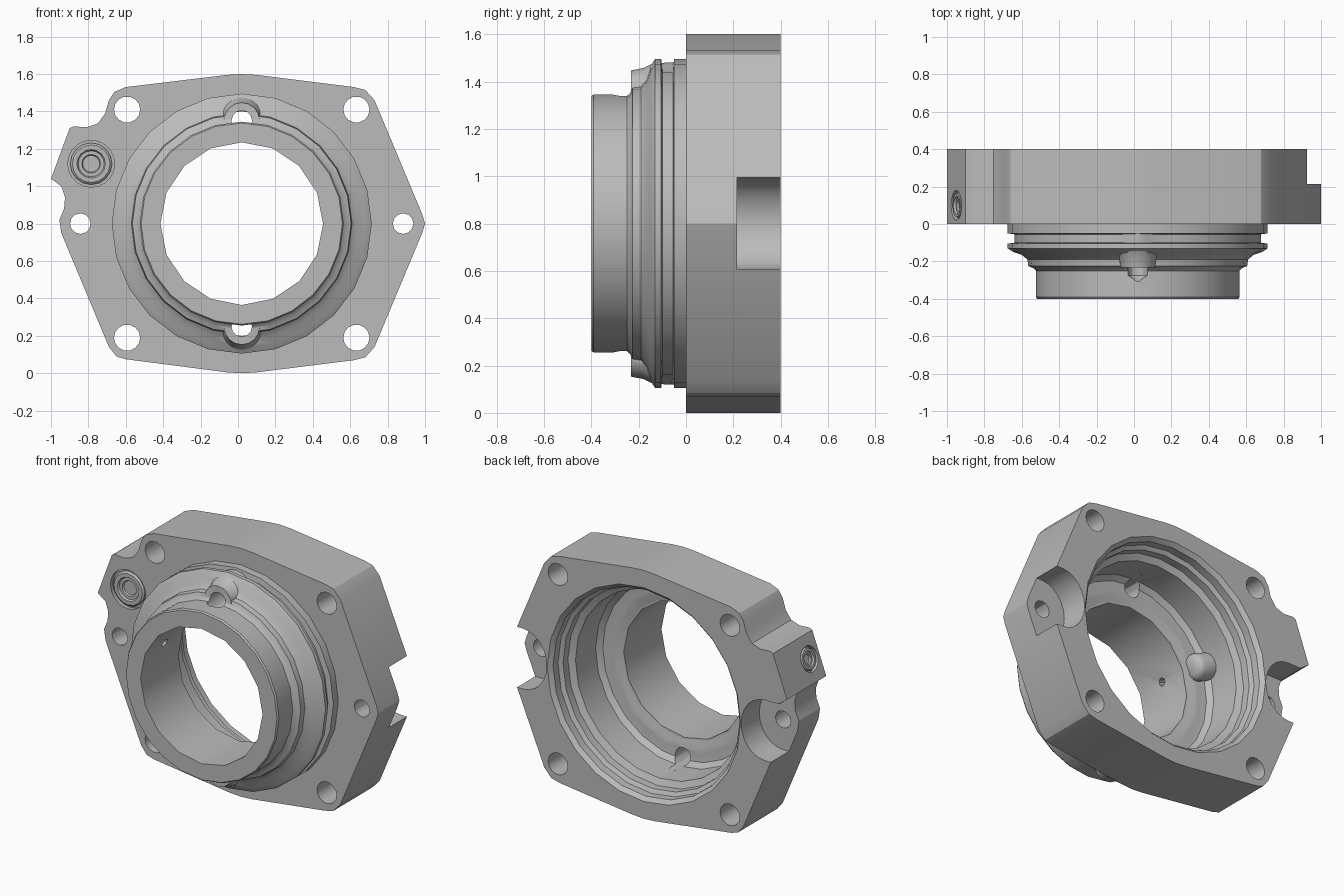
import bpy, bmesh, math
from mathutils import Vector

cube = bpy.data.objects.get("Cube")
if cube:
    bpy.data.objects.remove(cube, do_unlink=True)

metal = bpy.data.materials.new("machined grey metal")
GREY = (0.5, 0.5, 0.5, 1)
metal.use_nodes = True
metal.diffuse_color = GREY
metal.node_tree.nodes["Principled BSDF"].inputs["Base Color"].default_value = GREY

CX, CZ = 0.02, 0.8          # bore centre
Y = Vector((0, 1, 0))


def finish(name, bm):
    bmesh.ops.recalc_face_normals(bm, faces=bm.faces[:])
    me = bpy.data.meshes.new(name)
    bm.to_mesh(me)
    bm.free()
    me.materials.append(metal)
    ob = bpy.data.objects.new(name, me)
    bpy.context.collection.objects.link(ob)
    return ob


def lathe(name, profile, origin, axis=Y, segs=20):
    """Solid of revolution from (radius, distance along axis) points."""
    bm = bmesh.new()
    turn = Vector((0, 0, 1)).rotation_difference(axis)
    rings = []
    for r, h in profile:
        ring = []
        for i in range(segs):
            a = math.tau * i / segs
            p = Vector((r * math.cos(a), r * math.sin(a), h))
            ring.append(bm.verts.new(turn @ p + Vector(origin)))
        rings.append(ring)
    for a, b in zip(rings, rings[1:]):
        for i in range(segs):
            j = (i + 1) % segs
            bm.faces.new((a[i], a[j], b[j], b[i]))
    bm.faces.new(rings[0])
    bm.faces.new(rings[-1])
    return finish(name, bm)


def prism(name, outline, y0, y1):
    bm = bmesh.new()
    face = bm.faces.new([bm.verts.new((x, y0, z)) for x, z in outline])
    grown = bmesh.ops.extrude_face_region(bm, geom=[face])["geom"]
    for v in grown:
        if isinstance(v, bmesh.types.BMVert):
            v.co.y = y1
    return finish(name, bm)


def combine(target, tool, operation):
    mod = target.modifiers.new("combine", "BOOLEAN")
    mod.operation = operation
    mod.solver = "EXACT"
    mod.object = tool
    bpy.ops.object.select_all(action="DESELECT")
    bpy.context.view_layer.objects.active = target
    target.select_set(True)
    bpy.ops.object.modifier_apply(modifier=mod.name)
    bpy.data.objects.remove(tool, do_unlink=True)


def cut(tool):
    combine(housing, tool, "DIFFERENCE")


def smooth(ob, angle=30):
    bpy.ops.object.select_all(action="DESELECT")
    bpy.context.view_layer.objects.active = ob
    ob.select_set(True)
    bpy.ops.object.shade_smooth_by_angle(angle=math.radians(angle))


# Flange plate with the port ear on the right
outline = [
    (-0.06, 1.595), (0.02, 1.6), (0.1, 1.595), (0.62, 1.53), (0.68, 1.515), (0.73, 1.46),
    (0.985, 0.85), (1.0, 0.8), (0.985, 0.75), (0.73, 0.14), (0.68, 0.085), (0.62, 0.07),
    (0.1, 0.005), (0.02, 0), (-0.06, 0.005), (-0.6, 0.075), (-0.65, 0.09), (-0.69, 0.14),
    (-0.945, 0.75), (-0.955, 0.82), (-0.93, 0.88), (-0.925, 0.94), (-0.945, 1.0),
    (-1.0, 1.04), (-0.9, 1.31), (-0.88, 1.32), (-0.81, 1.315), (-0.75, 1.335),
    (-0.71, 1.39), (-0.69, 1.46), (-0.66, 1.505), (-0.6, 1.53),
]
housing = prism("flange_housing", outline, 0, 0.4)

# Stepped front sleeve with seal groove
sleeve = lathe("sleeve", [
    (0.538, -0.4), (0.545, -0.39), (0.545, -0.25), (0.56, -0.235), (0.585, -0.225),
    (0.59, -0.19), (0.62, -0.165), (0.665, -0.15), (0.695, -0.13), (0.695, -0.105),
    (0.66, -0.1), (0.66, -0.055), (0.695, -0.05), (0.695, 0.1)], (CX, 0, CZ), segs=24)
combine(housing, sleeve, "UNION")

# Raised lobes around the two axial drillings
for side in (1, -1):
    lobe = lathe("lobe", [(0.095, -0.232), (0.105, -0.18), (0.125, -0.14), (0.13, -0.03)],
                 (CX, 0, CZ + side * 0.552), segs=16)
    combine(housing, lobe, "UNION")

# Through bore and stepped rear recess
cut(lathe("bore", [(0.435, -0.5), (0.435, 0.2)], (CX, 0, CZ), segs=16))
cut(lathe("recess", [
    (0.52, 0), (0.57, 0.005), (0.6, 0.035), (0.6, 0.24), (0.64, 0.26), (0.64, 0.31),
    (0.665, 0.325), (0.665, 0.375), (0.69, 0.401), (0.69, 0.5)], (CX, 0, CZ), segs=24))
cut(lathe("floor_step", [(0.45, -0.015), (0.53, 0.02)], (CX, 0, CZ), segs=24))

# Axial drillings with conical tips
for side in (1, -1):
    cut(lathe("drilling", [(0.003, -0.31), (0.055, -0.275), (0.055, 0.1)],
              (CX, 0, CZ + side * 0.55), segs=12))

# Bolt holes, and side spot faces open to the rear
for side in (1, -1):
    for z in (0.19, 1.41):
        cut(lathe("bolt_hole", [(0.07, -0.05), (0.07, 0.5)], (CX + side * 0.613, 0, z), segs=14))
    x = CX + side * 0.863
    cut(lathe("side_hole", [(0.055, -0.05), (0.055, 0.5)], (x, 0, CZ), segs=12))
    scoop = [(x + side * 0.3, CZ - 0.195), (x + side * 0.3, CZ + 0.195)]
    for i in range(13):
        a = math.pi / 2 + math.pi * i / 12
        scoop.append((x + side * 0.17 * math.cos(a), CZ + 0.195 * math.sin(a)))
    cut(prism("spot_face", scoop, 0.215, 0.5))

# Oil passage hole in the bore wall, aimed at the port
port = Vector((-0.785, 0, 1.12))
radial = (port - Vector((CX, 0, CZ))).normalized()
cut(lathe("oil_hole", [(0.025, 0.38), (0.025, 0.53)], (CX, -0.2, CZ), radial, 10))

# Counterbores for the two plugs
ear = Vector((-0.95, 0.1, 1.175))
ear_normal = Vector((-0.938, 0, 0.347)).normalized()
cut(lathe("front_counterbore", [(0.125, -0.05), (0.125, 0.025)], port, segs=20))
cut(lathe("ear_counterbore", [(0.08, -0.025), (0.08, 0.05)], ear, ear_normal, 16))
smooth(housing)


# Socketed plugs seated in the counterbores
def plug(name, r, origin, axis):
    smooth(lathe(name, [
        (r, -0.04), (r, -0.012), (r * 0.9, -0.002), (r * 0.68, -0.002), (r * 0.62, -0.014),
        (r * 0.45, -0.014), (r * 0.36, -0.035)], origin, axis, 16))


plug("front_plug", 0.112, port, -Y)
plug("ear_plug", 0.07, ear, ear_normal)

# Rounded boss over the oil passage inside the recess
smooth(lathe("passage_boss", [(0.05, 0.47), (0.075, 0.485), (0.085, 0.51), (0.085, 0.63)],
             (CX, 0.02, CZ), radial, 14), 50)
